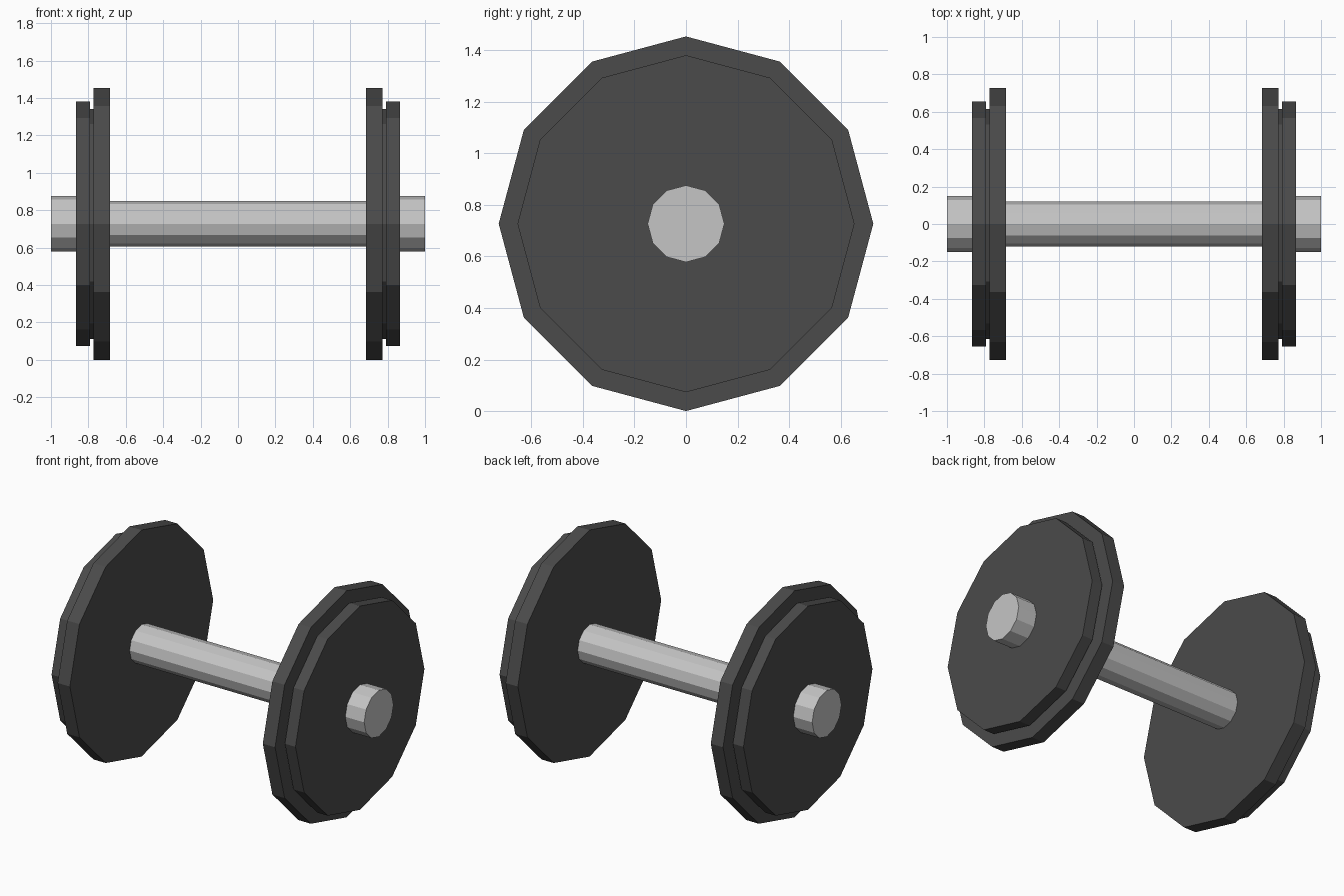
import bpy, bmesh, math

if "Cube" in bpy.data.objects:
    bpy.data.objects.remove(bpy.data.objects["Cube"])

SIDES = 12
AXLE_Z = 0.727


def material(name, rgb):
    m = bpy.data.materials.new(name)
    m.diffuse_color = (*rgb, 1.0)
    m.use_nodes = True
    m.node_tree.nodes["Principled BSDF"].inputs["Base Color"].default_value = m.diffuse_color
    return m


def lathe(name, profile, mat):
    """Spin (x, radius) points around the horizontal axle; end caps are flat polygons."""
    bm = bmesh.new()
    rings = []
    for x, r in profile:
        angles = [2 * math.pi * i / SIDES for i in range(SIDES)]
        rings.append([bm.verts.new((x, r * math.cos(a), AXLE_Z + r * math.sin(a))) for a in angles])
    for a, b in zip(rings, rings[1:]):
        for i in range(SIDES):
            j = (i + 1) % SIDES
            bm.faces.new((a[i], a[j], b[j], b[i]))
    bm.faces.new(rings[0])
    bm.faces.new(rings[-1])
    bmesh.ops.recalc_face_normals(bm, faces=bm.faces)
    mesh = bpy.data.meshes.new(name)
    bm.to_mesh(mesh)
    bm.free()
    mesh.materials.append(mat)
    ob = bpy.data.objects.new(name, mesh)
    bpy.context.collection.objects.link(ob)
    return ob


steel = material("light grey steel", (0.56, 0.56, 0.56))
iron = material("dark grey iron", (0.07, 0.07, 0.07))

# Grip bar between the weights
lathe("handle", [(-0.70, 0.121), (0.70, 0.121)], steel)

for side, s in (("left", -1), ("right", 1)):
    # Stepped weight: large inner plate, narrow groove, smaller outer plate
    weight = [(0.685, 0.727), (0.772, 0.727), (0.772, 0.615),
              (0.791, 0.615), (0.791, 0.654), (0.866, 0.654)]
    lathe(side + "_weight", [(s * x, r) for x, r in weight], iron)
    # End cap outside the weight
    lathe(side + "_end_cap", [(s * 0.85, 0.149), (s * 1.0, 0.149)], steel)
